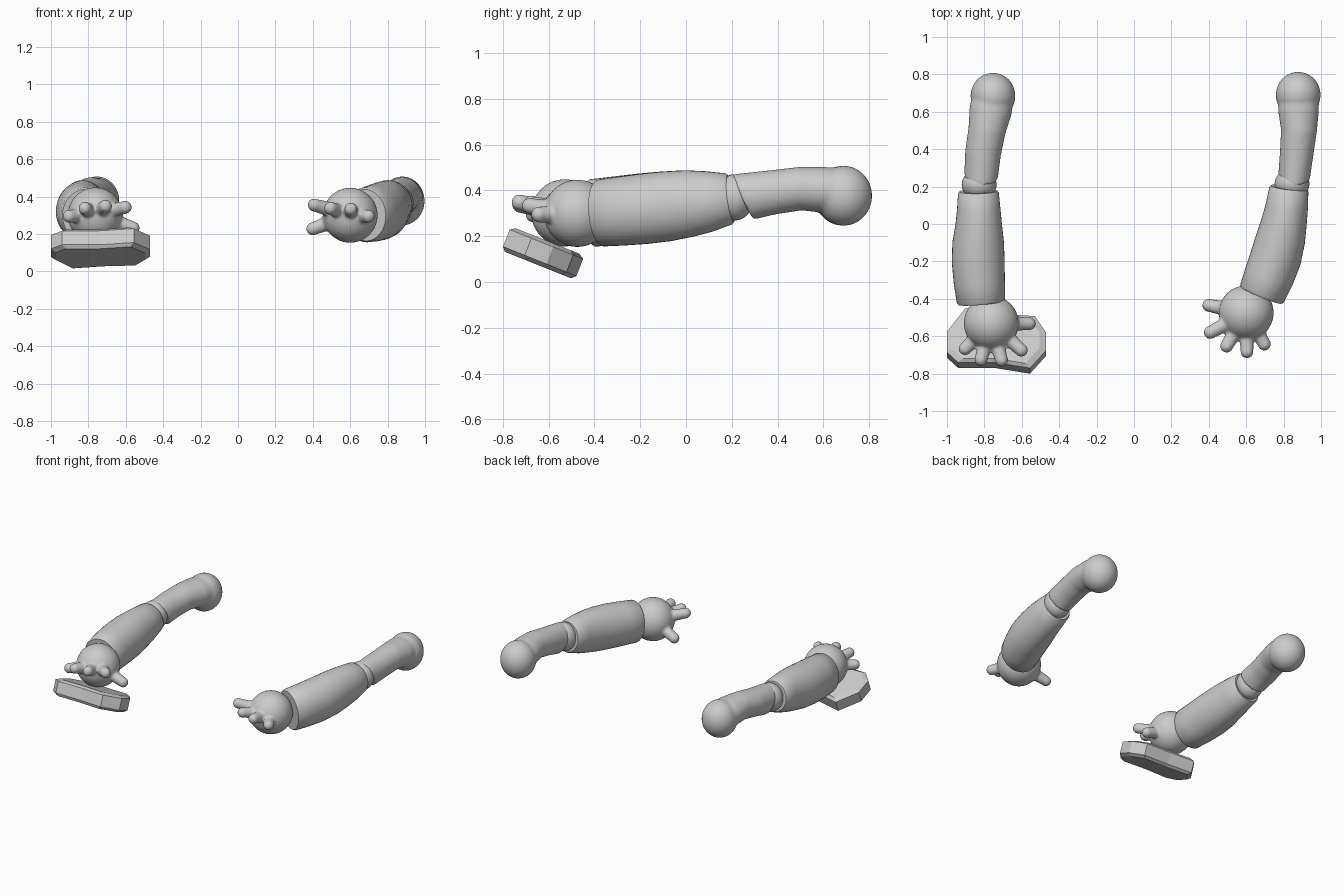
import bpy, bmesh
from math import sin, cos, pi
from mathutils import Vector, Matrix

if "Cube" in bpy.data.objects:
    bpy.data.objects.remove(bpy.data.objects["Cube"])

SEG = 40


def tube(bm, rings, slant=0.0):
    """Loft elliptical rings (x, y, z, rx, rz) along a path, with closed ends."""
    cs = [Vector(r[:3]) for r in rings]
    loops = []
    for i, r in enumerate(rings):
        t = (cs[min(i + 1, len(cs) - 1)] - cs[max(i - 1, 0)]).normalized()
        side = t.cross(Vector((0, 0, 1))).normalized()
        up = side.cross(t)
        loop = []
        for k in range(SEG):
            a = 2 * pi * k / SEG
            p = side * r[3] * cos(a) + up * r[4] * sin(a)
            if i == 0:
                p.y -= slant * p.z
            loop.append(bm.verts.new(cs[i] + p))
        loops.append(loop)
    for a, b in zip(loops, loops[1:]):
        for k in range(SEG):
            bm.faces.new((a[k], a[(k + 1) % SEG], b[(k + 1) % SEG], b[k]))
    bm.faces.new(loops[0])
    bm.faces.new(loops[-1])


def ball(bm, c, r, scale=(1, 1, 1)):
    m = Matrix.Translation(c) @ Matrix.Diagonal((*scale, 1))
    bmesh.ops.create_uvsphere(bm, u_segments=32, v_segments=20, radius=r, matrix=m)


def finish(name, bm, smooth=True, blend=0):
    bmesh.ops.recalc_face_normals(bm, faces=bm.faces[:])
    me = bpy.data.meshes.new(name)
    bm.to_mesh(me)
    bm.free()
    ob = bpy.data.objects.new(name, me)
    bpy.context.collection.objects.link(ob)
    for p in me.polygons:
        p.use_smooth = smooth
    if blend:
        rm = ob.modifiers.new("blend", 'REMESH')
        rm.mode = 'VOXEL'
        rm.voxel_size = 0.009
        rm.use_smooth_shade = True
        sm = ob.modifiers.new("soften", 'SMOOTH')
        sm.factor = 0.5
        sm.iterations = blend
    elif smooth:
        bpy.ops.object.select_all(action='DESELECT')
        ob.select_set(True)
        bpy.context.view_layer.objects.active = ob
        bpy.ops.object.shade_smooth_by_angle(angle=0.9)
    return ob


def arm(side, upper, shoulder, elbow, sleeve, palm, tips):
    # upper arm flowing into the shoulder ball
    bm = bmesh.new()
    tube(bm, upper, slant=0.3)
    ball(bm, shoulder, 0.12, (1, 1.03, 1.09))
    finish(side + "_upper_arm", bm, blend=5)
    # elbow joint
    bm = bmesh.new()
    ball(bm, elbow, 0.096, (0.97, 0.85, 1.05))
    finish(side + "_elbow", bm)
    # forearm sleeve with rounded rims
    a, b = sleeve[0], sleeve[-1]
    da = (Vector(a[:3]) - Vector(sleeve[1][:3])).normalized() * 0.01
    db = (Vector(b[:3]) - Vector(sleeve[-2][:3])).normalized() * 0.012
    rim = lambda e, d, s: (e[0] + d.x, e[1] + d.y, e[2] + d.z, e[3] * s, e[4] * s)
    rings = [rim(a, da, 0.8), rim(a, da, 0.93)] + sleeve + [rim(b, db, 0.94), rim(b, db, 0.8)]
    bm = bmesh.new()
    tube(bm, rings)
    finish(side + "_forearm", bm)
    # hand: round palm with stubby fingers
    bm = bmesh.new()
    ball(bm, palm, 0.147)
    c = Vector(palm)
    for t in tips:
        t = Vector(t)
        root = c.lerp(t, 0.35)
        pts = [root.lerp(t, f) for f in (0, 0.5, 1)]
        tube(bm, [(*p, r, r) for p, r in zip(pts, (0.05, 0.038, 0.034))])
        ball(bm, t, 0.035)
    finish(side + "_hand", bm, blend=3)


arm("left",
    [(-0.818, 0.25, 0.372, 0.09, 0.1), (-0.807, 0.38, 0.392, 0.096, 0.097),
     (-0.786, 0.5, 0.408, 0.1, 0.095), (-0.768, 0.6, 0.403, 0.113, 0.1),
     (-0.752, 0.685, 0.385, 0.112, 0.112)],
    (-0.754, 0.685, 0.377), (-0.828, 0.21, 0.37),
    [(-0.832, 0.165, 0.363, 0.109, 0.113), (-0.83, 0.08, 0.352, 0.116, 0.133),
     (-0.83, 0.0, 0.343, 0.124, 0.146), (-0.833, -0.1, 0.33, 0.138, 0.153),
     (-0.833, -0.2, 0.32, 0.141, 0.154), (-0.827, -0.31, 0.31, 0.137, 0.151),
     (-0.818, -0.41, 0.302, 0.13, 0.147)],
    (-0.763, -0.53, 0.302),
    [(-0.903, -0.667, 0.295), (-0.818, -0.725, 0.337), (-0.708, -0.728, 0.348),
     (-0.602, -0.675, 0.343), (-0.56, -0.533, 0.232)])

arm("right",
    [(0.856, 0.25, 0.372, 0.085, 0.1), (0.87, 0.38, 0.392, 0.09, 0.097),
     (0.882, 0.5, 0.408, 0.096, 0.095), (0.88, 0.6, 0.403, 0.108, 0.1),
     (0.878, 0.69, 0.385, 0.11, 0.112)],
    (0.878, 0.69, 0.377), (0.845, 0.215, 0.37),
    [(0.828, 0.185, 0.363, 0.105, 0.113), (0.818, 0.1, 0.352, 0.113, 0.133),
     (0.804, 0.015, 0.343, 0.121, 0.146), (0.784, -0.08, 0.331, 0.132, 0.153),
     (0.758, -0.18, 0.32, 0.137, 0.154), (0.722, -0.28, 0.31, 0.134, 0.151),
     (0.685, -0.37, 0.302, 0.126, 0.147)],
    (0.6, -0.475, 0.3),
    [(0.4, -0.435, 0.228), (0.408, -0.58, 0.355), (0.495, -0.653, 0.338),
     (0.604, -0.683, 0.333), (0.697, -0.642, 0.295)])

# tilted faceted block under the left hand
outline = [(-0.9, -0.444), (-1.0, -0.57), (-1.0, -0.68), (-0.94, -0.735), (-0.743, -0.735),
           (-0.556, -0.765), (-0.47, -0.67), (-0.47, -0.575), (-0.53, -0.487), (-0.72, -0.475)]
centre = Vector((-0.738, -0.61))
bm = bmesh.new()
levels = []
# each level: inset scale, depth below the sloping top
for s, d in ((0.87, 0.0), (1.0, 0.015), (1.0, 0.095), (0.9, 0.113)):
    loop = []
    for x, y in outline:
        p = centre + (Vector((x, y)) - centre) * s
        z = 0.245 - (p.y + 0.77) * 0.4
        loop.append(bm.verts.new((p.x, p.y - d * 0.37, z - d * 0.93)))
    levels.append(loop)
n = len(outline)
for a, b in zip(levels, levels[1:]):
    for k in range(n):
        bm.faces.new((a[k], a[(k + 1) % n], b[(k + 1) % n], b[k]))
bm.faces.new(levels[0])
bm.faces.new(levels[-1])
finish("hand_block", bm, smooth=False)
